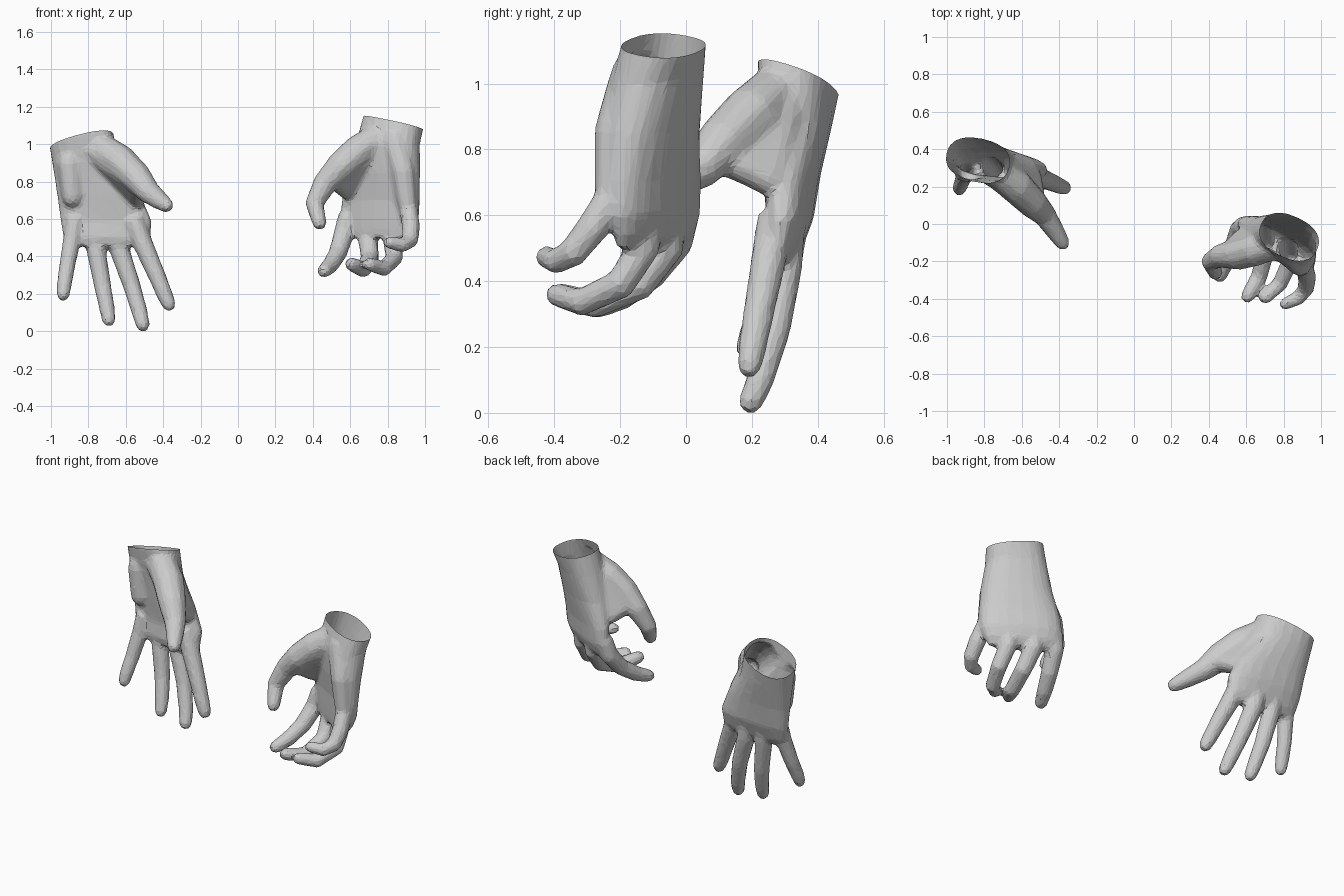
import bpy, bmesh
from math import sin, cos, pi, radians, copysign
from mathutils import Vector

if "Cube" in bpy.data.objects:
    bpy.data.objects.remove(bpy.data.objects["Cube"])


def add_loft(bm, rings):
    """Closed loft through rings of equal vertex count."""
    loops = [[bm.verts.new(p) for p in r] for r in rings]
    n = len(loops[0])
    for a, b in zip(loops, loops[1:]):
        for i in range(n):
            j = (i + 1) % n
            bm.faces.new((a[i], a[j], b[j], b[i]))
    bm.faces.new(loops[0])
    bm.faces.new(loops[-1])


def palm_ring(center, w, back, front, yaw, tilt=(0, 0), n=20):
    """Oval section: half width w, separate back and palm-side depths."""
    c, yaw = Vector(center), radians(yaw)
    a = Vector((cos(yaw) * w, sin(yaw) * w, tilt[0]))
    d = Vector((-sin(yaw), cos(yaw), 0))
    pts = []
    for i in range(n):
        t = 2 * pi * i / n
        u = copysign(abs(cos(t)) ** 0.85, cos(t))
        v = copysign(abs(sin(t)) ** 0.85, sin(t))
        depth = back if v > 0 else front
        pts.append(c + a * u + d * depth * v + Vector((0, 0, tilt[1] * v)))
    return pts


def add_digit(bm, path, n=10, thick=1.1):
    """Tapered finger along points (x, y, z, radius) with a rounded tip."""
    pts = [Vector(p[:3]) for p in path]
    rad = [p[3] * thick for p in path]
    end = (pts[-1] - pts[-2]).normalized()
    pts.append(pts[-1] + end * rad[-1] * 0.75)
    rad.append(rad[-1] * 0.6)
    rings, side = [], Vector((1, 0.1, 0.05))
    for k, p in enumerate(pts):
        d = (pts[min(k + 1, len(pts) - 1)] - pts[max(k - 1, 0)]).normalized()
        side = (side - d * side.dot(d)).normalized()
        up = d.cross(side)
        rings.append([p + (side * cos(2 * pi * i / n) + up * sin(2 * pi * i / n)) * rad[k]
                      for i in range(n)])
    add_loft(bm, rings)


def add_pad(bm, balls):
    """Fleshy pad or web: convex hull around balls (x, y, z, radius)."""
    hull = bmesh.new()
    for x, y, z, r in balls:
        for lat in range(-2, 3):
            for k in range(8):
                a, b = lat * pi / 5, k * pi / 4
                hull.verts.new((x + r * cos(a) * cos(b), y + r * cos(a) * sin(b), z + r * sin(a)))
    bmesh.ops.convex_hull(hull, input=hull.verts[:])
    bmesh.ops.delete(hull, geom=[v for v in hull.verts if not v.link_faces], context='VERTS')
    me = bpy.data.meshes.new("pad")
    hull.to_mesh(me)
    hull.free()
    bm.from_mesh(me)
    bpy.data.meshes.remove(me)


def hand(name, sections, digits, pads):
    """Fuse palm, digits and pads into one faceted skin, then open the wrist."""
    rings = [palm_ring(*s) for s in sections]
    rim = rings[0]
    mid = Vector(sections[0][0])
    normal = (rim[0] - mid).cross(rim[5] - mid).normalized()
    rings.insert(0, [p + normal * 0.06 for p in rim])
    bm = bmesh.new()
    add_loft(bm, rings)
    for d in digits:
        add_digit(bm, d)
    for p in pads:
        add_pad(bm, p)
    bmesh.ops.recalc_face_normals(bm, faces=bm.faces[:])
    me = bpy.data.meshes.new(name)
    bm.to_mesh(me)
    bm.free()
    ob = bpy.data.objects.new(name, me)
    bpy.context.collection.objects.link(ob)
    m = ob.modifiers.new("fuse", 'REMESH')
    m.mode, m.voxel_size = 'VOXEL', 0.011
    m = ob.modifiers.new("soften", 'SMOOTH')
    m.factor, m.iterations = 0.5, 12
    m = ob.modifiers.new("facet", 'DECIMATE')
    m.ratio = 0.09
    dg = bpy.context.evaluated_depsgraph_get()
    me = bpy.data.meshes.new_from_object(ob.evaluated_get(dg))
    ob.modifiers.clear()
    ob.data = me
    bm = bmesh.new()
    bm.from_mesh(me)
    bmesh.ops.bisect_plane(bm, geom=bm.verts[:] + bm.edges[:] + bm.faces[:],
                           plane_co=mid, plane_no=normal, clear_outer=True)
    for f in bm.faces:
        f.smooth = False
    bm.to_mesh(me)
    bm.free()


# Open, relaxed hand (palm to the front, fingers spread downward)
hand("open_hand", [
    ((-.835, .34, 1.015), .172, .118, .118, -12, (.045, -.035)),
    ((-.81, .335, .88), .182, .105, .10, -10),
    ((-.745, .315, .73), .225, .09, .075, -7),
    ((-.705, .305, .59), .246, .078, .055, -5),
    ((-.70, .29, .50), .235, .06, .05, -4),
    ((-.695, .285, .455), .20, .035, .035, -4),
], [
    [(-.75, .29, .99, .075), (-.63, .20, .905, .085), (-.54, .11, .82, .075),
     (-.475, .045, .742, .058), (-.42, -.04, .70, .047), (-.38, -.105, .672, .037)],  # thumb
    [(-.56, .27, .60, .05), (-.505, .25, .46, .05), (-.435, .22, .30, .044),
     (-.39, .20, .19, .040), (-.368, .192, .14, .035)],                      # index
    [(-.67, .31, .60, .05), (-.635, .30, .44, .05), (-.57, .27, .25, .044),
     (-.525, .225, .10, .040), (-.508, .195, .03, .035)],                    # middle
    [(-.78, .32, .60, .05), (-.76, .30, .44, .048), (-.725, .27, .25, .043),
     (-.70, .23, .12, .039), (-.69, .205, .055, .034)],                      # ring
    [(-.87, .30, .60, .045), (-.89, .28, .48, .044), (-.915, .24, .34, .040),
     (-.93, .20, .24, .037), (-.935, .183, .19, .032)],                      # little
], [
    [(-.53, .11, .785, .06), (-.54, .25, .71, .05), (-.74, .29, .97, .10)],  # thumb web
    [(-.90, .29, .90, .07), (-.885, .28, .72, .06)],                         # heel pad
])

# Curled hand (palm turned inward, fingers bent forward)
hand("curled_hand", [
    ((.83, -.068, 1.115), .165, .112, .112, -25, (-.03, -.02)),
    ((.80, -.09, 1.0), .18, .12, .115, -28),
    ((.78, -.11, .85), .210, .115, .08, -30),
    ((.76, -.105, .70), .237, .092, .055, -30),
    ((.755, -.10, .60), .238, .08, .055, -30),
    ((.75, -.10, .54), .215, .06, .05, -30),
    ((.75, -.11, .50), .19, .035, .035, -30),
], [
    [(.75, -.11, 1.04, .07), (.645, -.14, .965, .08), (.55, -.165, .88, .075),
     (.465, -.17, .79, .06), (.408, -.20, .68, .047), (.437, -.265, .575, .036)],  # thumb
    [(.59, -.01, .62, .05), (.565, -.03, .52, .05), (.535, -.11, .42, .046),
     (.495, -.20, .355, .042), (.458, -.28, .32, .035)],                     # index
    [(.69, -.05, .62, .05), (.695, -.06, .50, .05), (.705, -.14, .39, .046),
     (.67, -.28, .33, .042), (.605, -.39, .36, .035)],                       # middle
    [(.81, -.12, .62, .05), (.825, -.13, .50, .048), (.835, -.20, .39, .044),
     (.78, -.32, .335, .040), (.70, -.395, .36, .034)],                      # ring
    [(.91, -.225, .66, .045), (.925, -.285, .56, .046), (.92, -.345, .485, .042),
     (.88, -.395, .46, .037), (.805, -.428, .475, .031)],                    # little
], [
    [(.50, -.165, .835, .06), (.58, -.07, .755, .05), (.74, -.10, 1.0, .10)],  # thumb web
    [(.84, -.16, 1.02, .075), (.885, -.215, .86, .065), (.905, -.225, .68, .055)],  # heel pad
])
